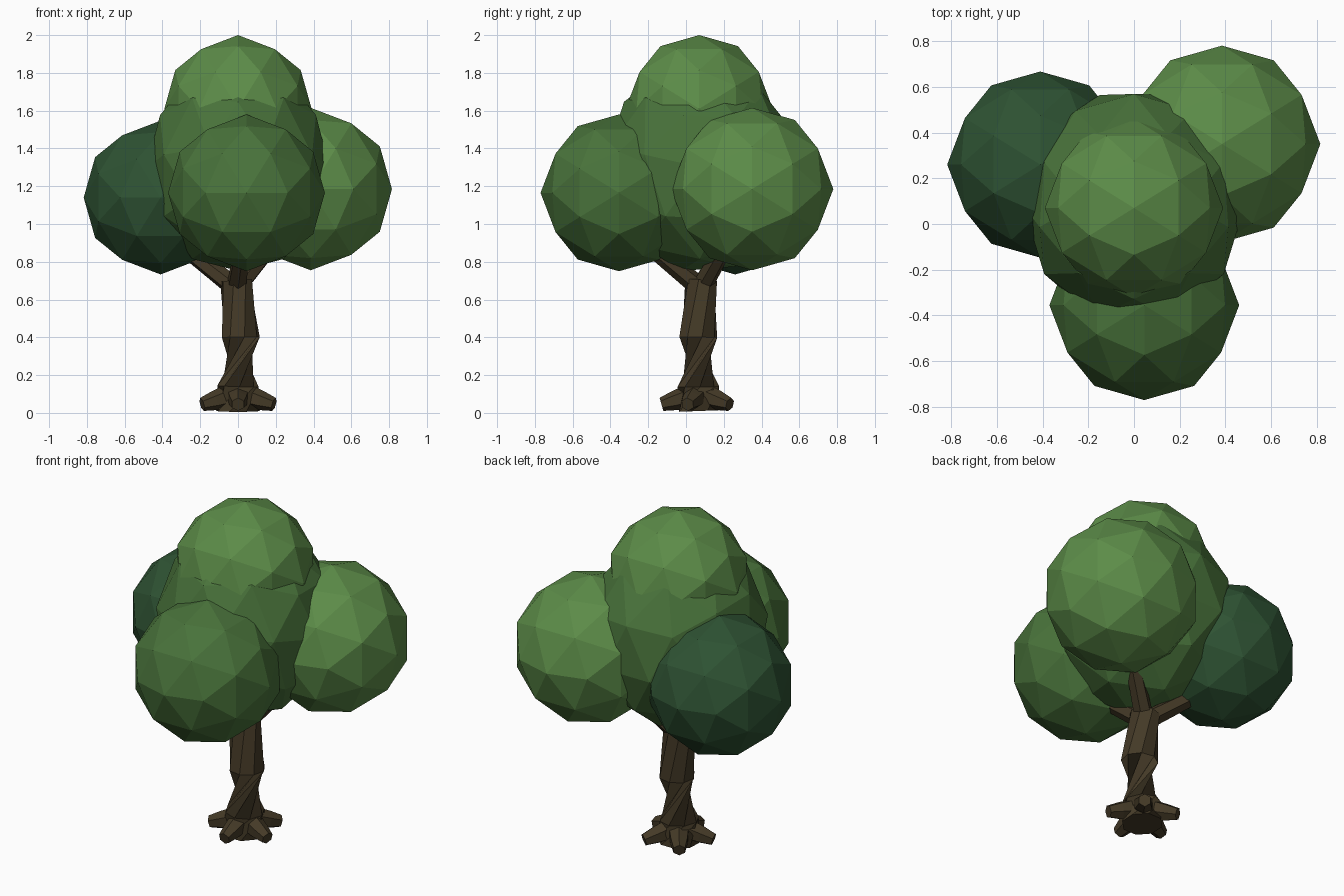
import bpy, bmesh
from math import sin, cos, pi, radians
from mathutils import Vector, Matrix

cube = bpy.data.objects.get("Cube")
if cube:
    bpy.data.objects.remove(cube, do_unlink=True)


def material(name, color):
    m = bpy.data.materials.new(name)
    m.use_nodes = True
    m.diffuse_color = (*color, 1)
    bsdf = m.node_tree.nodes["Principled BSDF"]
    bsdf.inputs["Base Color"].default_value = (*color, 1)
    bsdf.inputs["Roughness"].default_value = 0.9
    return m


light_green = material("light_green", (0.107, 0.262, 0.065))
mid_green = material("mid_green", (0.066, 0.17, 0.043))
dark_green = material("dark_green", (0.027, 0.085, 0.033))
bark = material("bark_brown", (0.058, 0.042, 0.02))


def finish(bm, name, mat):
    bmesh.ops.recalc_face_normals(bm, faces=bm.faces)
    mesh = bpy.data.meshes.new(name)
    bm.to_mesh(mesh)
    bm.free()
    mesh.materials.append(mat)
    obj = bpy.data.objects.new(name, mesh)
    bpy.context.collection.objects.link(obj)
    return obj


def leaf_ball(name, center, size, mat, tilt=0):
    """Faceted ball: an icosahedron split once, with edges square to the axes."""
    phi = (1 + 5 ** 0.5) / 2
    bm = bmesh.new()
    for a in (-1, 1):
        for b in (-phi, phi):
            for co in ((a, b, 0), (0, a, b), (b, 0, a)):
                bm.verts.new(co)
    bmesh.ops.convex_hull(bm, input=bm.verts)
    bmesh.ops.subdivide_edges(bm, edges=bm.edges[:], cuts=1, use_grid_fill=True)
    turn = Matrix.Rotation(radians(tilt), 3, 'X')
    for v in bm.verts:
        v.co = Vector(center) + (turn @ v.co.normalized()) * Vector(size)
    return finish(bm, name, mat)


def tube(name, path, radii, sides, mat):
    """Closed, flat-sided tube through the path points."""
    path = [Vector(p) for p in path]
    bm = bmesh.new()
    rings = []
    for i, (p, r) in enumerate(zip(path, radii)):
        along = path[min(i + 1, len(path) - 1)] - path[max(i - 1, 0)]
        turn = along.to_track_quat('Z', 'Y')
        rings.append([bm.verts.new(p + turn @ Vector((r * cos(t), r * sin(t), 0)))
                      for t in (2 * pi * (k + 0.5) / sides for k in range(sides))])
    for lo, hi in zip(rings, rings[1:]):
        for k in range(sides):
            n = (k + 1) % sides
            bm.faces.new((lo[k], lo[n], hi[n], hi[k]))
    bm.faces.new(rings[0])
    bm.faces.new(rings[-1])
    return finish(bm, name, mat)


# Foliage
leaf_ball("foliage_top", (0, 0.07, 1.61), (0.39, 0.39, 0.39), light_green)
leaf_ball("foliage_center", (0, 0.08, 1.3), (0.485, 0.52, 0.56), mid_green, tilt=20)
leaf_ball("foliage_front", (0.045, -0.355, 1.165), (0.415, 0.415, 0.415), mid_green)
leaf_ball("foliage_left", (0.385, 0.35, 1.185), (0.43, 0.43, 0.43), light_green)
leaf_ball("foliage_right", (-0.41, 0.26, 1.14), (0.407, 0.407, 0.407), dark_green)

# Trunk, slightly bent
tube("trunk", [(0, 0.07, 0.01), (0, 0.065, 0.14), (0.015, 0.065, 0.4), (-0.01, 0.08, 0.7)],
     [0.115, 0.11, 0.102, 0.085], 8, bark)

# Branches reaching into the side foliage
for side, tip in (("front", (0.03, -0.24, 0.92)),
                  ("left", (0.24, 0.25, 0.96)),
                  ("right", (-0.32, 0.21, 0.9))):
    tube("branch_" + side, [(-0.01, 0.08, 0.66), tip], [0.055, 0.042], 6, bark)

# Roots spread evenly around the base
for i in range(5):
    a = -pi / 2 + i * 2 * pi / 5
    path = [(d * cos(a), 0.07 + d * sin(a), z)
            for d, z in ((0.05, 0.09), (0.13, 0.065), (0.2, 0.045))]
    tube(f"root_{i + 1}", path, [0.062, 0.052, 0.036], 6, bark)
